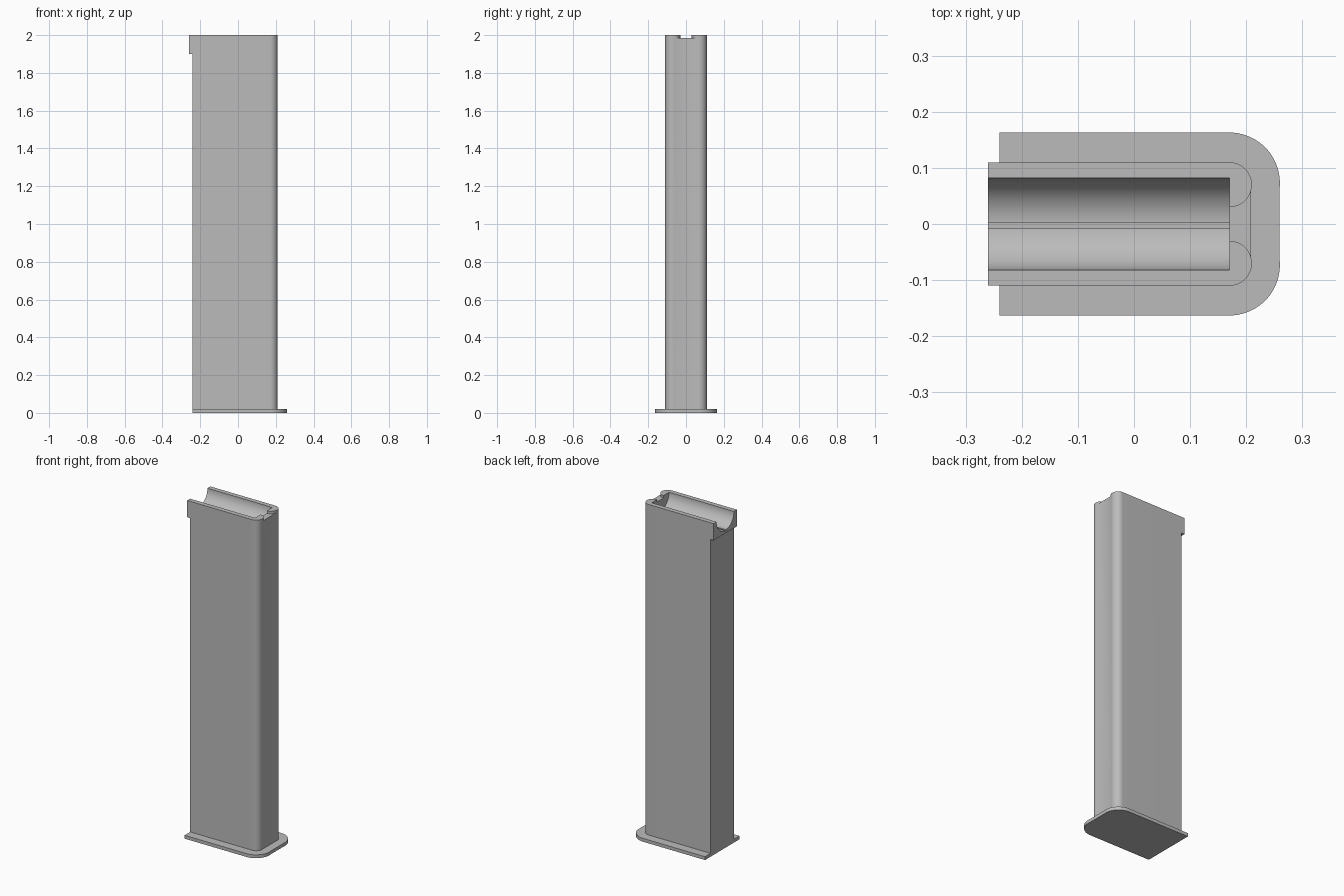
import bpy, bmesh
from math import sin, cos, pi, radians

cube = bpy.data.objects.get("Cube")
if cube:
    bpy.data.objects.remove(cube)

grey = bpy.data.materials.new("plain grey")
grey.use_nodes = True
colour = (0.5, 0.5, 0.5, 1)
grey.diffuse_color = colour
grey.node_tree.nodes["Principled BSDF"].inputs["Base Color"].default_value = colour


def prism(name, points, start, end, axis="z"):
    """Extrude a flat outline along z (points are x, y) or x (points are y, z)."""
    bm = bmesh.new()
    place = (lambda p, t: (p[0], p[1], t)) if axis == "z" else (lambda p, t: (t, p[0], p[1]))
    face = bm.faces.new([bm.verts.new(place(p, start)) for p in points])
    out = bmesh.ops.extrude_face_region(bm, geom=[face])
    step = (0, 0, end - start) if axis == "z" else (end - start, 0, 0)
    bmesh.ops.translate(bm, vec=step, verts=[v for v in out["geom"] if isinstance(v, bmesh.types.BMVert)])
    bmesh.ops.recalc_face_normals(bm, faces=bm.faces)
    mesh = bpy.data.meshes.new(name)
    bm.to_mesh(mesh)
    bm.free()
    mesh.materials.append(grey)
    obj = bpy.data.objects.new(name, mesh)
    bpy.context.collection.objects.link(obj)
    return obj


def arc(cx, cy, r, first, last, steps=20):
    angles = [radians(first + (last - first) * i / steps) for i in range(steps + 1)]
    return [(cx + r * cos(a), cy + r * sin(a)) for a in angles]


def mirrored(half):
    return half + [(x, -y) for x, y in reversed(half)]


def combine(target, tool, operation):
    mod = target.modifiers.new(operation.lower(), "BOOLEAN")
    mod.operation, mod.object, mod.solver = operation, tool, "EXACT"
    bpy.context.view_layer.objects.active = target
    bpy.ops.object.modifier_apply(modifier=mod.name)
    bpy.data.objects.remove(tool)


# Base plate and tall body, flat at one end and rounded at the other
CORNER = 0.17
base = prism("base_plate", mirrored([(-0.24, 0.163)] + arc(CORNER, 0.073, 0.09, 90, -8)), 0, 0.02)
body = prism("body", mirrored([(-0.24, 0.11)] + arc(CORNER, 0.07, 0.04, 90, -14)), 0.02, 2)

# Overhanging lip at the flat end
lip = prism("lip", mirrored([(-0.26, 0.11), (-0.2, 0.11)]), 1.9, 2)
combine(body, lip, "UNION")

# Half-round trough along the top, with a narrow groove in its floor
trough = prism("trough_cutter", [(0.082, 2.1)] + arc(0, 2, 0.082, 0, -180, 40) + [(-0.082, 2.1)],
               -0.3, CORNER, "x")
combine(body, trough, "DIFFERENCE")
groove = prism("groove_cutter", [(-0.008, 1.91), (0.003, 1.91), (0.003, 1.95), (-0.008, 1.95)],
               -0.3, CORNER, "x")
combine(body, groove, "DIFFERENCE")

# Shallow notch between the two rounded corner tips
notch = prism("notch_cutter", mirrored([(0.15, 0.03)] + arc(CORNER, 0.07, 0.04, -90, -14) + [(0.25, 0.06)]),
              1.985, 2.1)
combine(body, notch, "DIFFERENCE")

# Smooth the curves, keep the edges sharp
for obj in (base, body):
    bpy.ops.object.select_all(action="DESELECT")
    obj.select_set(True)
    bpy.context.view_layer.objects.active = obj
    bpy.ops.object.shade_smooth_by_angle(angle=radians(30))
